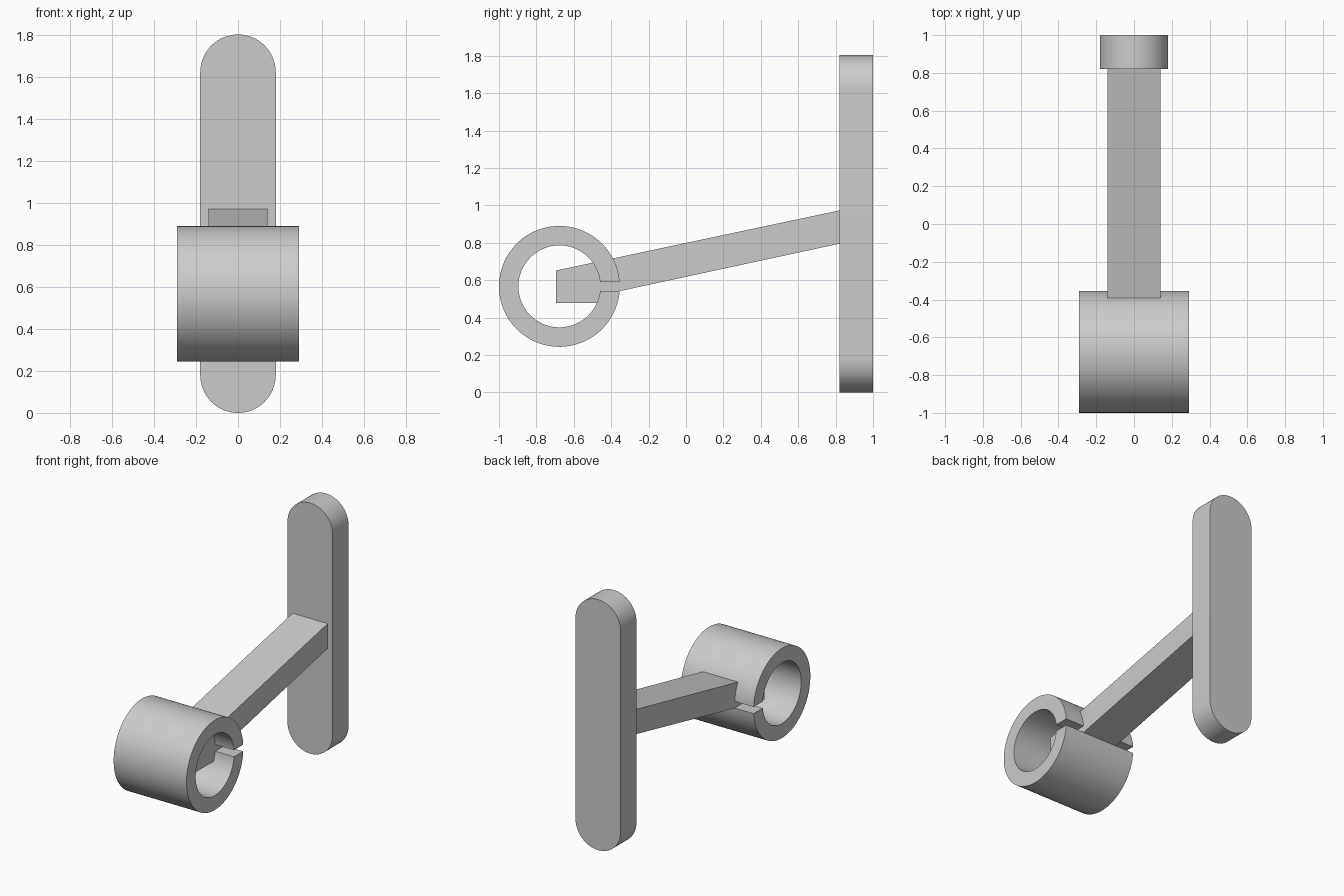
import bpy, bmesh
from math import sin, cos, asin, pi
from mathutils import Vector

if "Cube" in bpy.data.objects:
    bpy.data.objects.remove(bpy.data.objects["Cube"])


def prism(name, profile, depth, smooth=False):
    """Extrude a closed 3D profile along the depth vector."""
    bm = bmesh.new()
    face = bm.faces.new([bm.verts.new(p) for p in profile])
    out = bmesh.ops.extrude_face_region(bm, geom=[face], use_keep_orig=True)
    verts = [g for g in out["geom"] if isinstance(g, bmesh.types.BMVert)]
    bmesh.ops.translate(bm, verts=verts, vec=Vector(depth))
    bmesh.ops.recalc_face_normals(bm, faces=bm.faces)
    mesh = bpy.data.meshes.new(name)
    bm.to_mesh(mesh)
    bm.free()
    obj = bpy.data.objects.new(name, mesh)
    bpy.context.collection.objects.link(obj)
    if smooth:
        bpy.ops.object.select_all(action='DESELECT')
        obj.select_set(True)
        bpy.context.view_layer.objects.active = obj
        bpy.ops.object.shade_smooth_by_angle()
    return obj


def arc(cu, cv, r, a0, a1, n):
    return [(cu + r * cos(a0 + (a1 - a0) * i / n),
             cv + r * sin(a0 + (a1 - a0) * i / n)) for i in range(n + 1)]


# Upright plate with fully rounded ends
R, H = 0.18, 1.804
outline = arc(0, H - R, R, 0, pi, 32) + arc(0, R, R, pi, 2 * pi, 32)
prism("back_plate", [(x, 0.82, z) for x, z in outline], (0, 0.18, 0), True)

# Split ring: C-shaped section with a parallel-sided slot facing the plate
cy, cz, ro, ri, half_gap = -0.677, 0.567, 0.323, 0.219, 0.024
ao, ai = asin(half_gap / ro), asin(half_gap / ri)
section = (arc(cy, cz, ro, ao, 2 * pi - ao, 96)
           + arc(cy, cz, ri, 2 * pi - ai, ai, 96))
prism("split_ring", [(-0.29, y, z) for y, z in section], (0.58, 0, 0), True)

# Sloping arm whose blunt end reaches into the ring
arm = [(0.82, 0.795), (0.82, 0.973), (-0.695, 0.652), (-0.695, 0.477),
       (-0.42, 0.477), (-0.358, 0.541)]
prism("arm", [(-0.14, y, z) for y, z in arm], (0.28, 0, 0))
